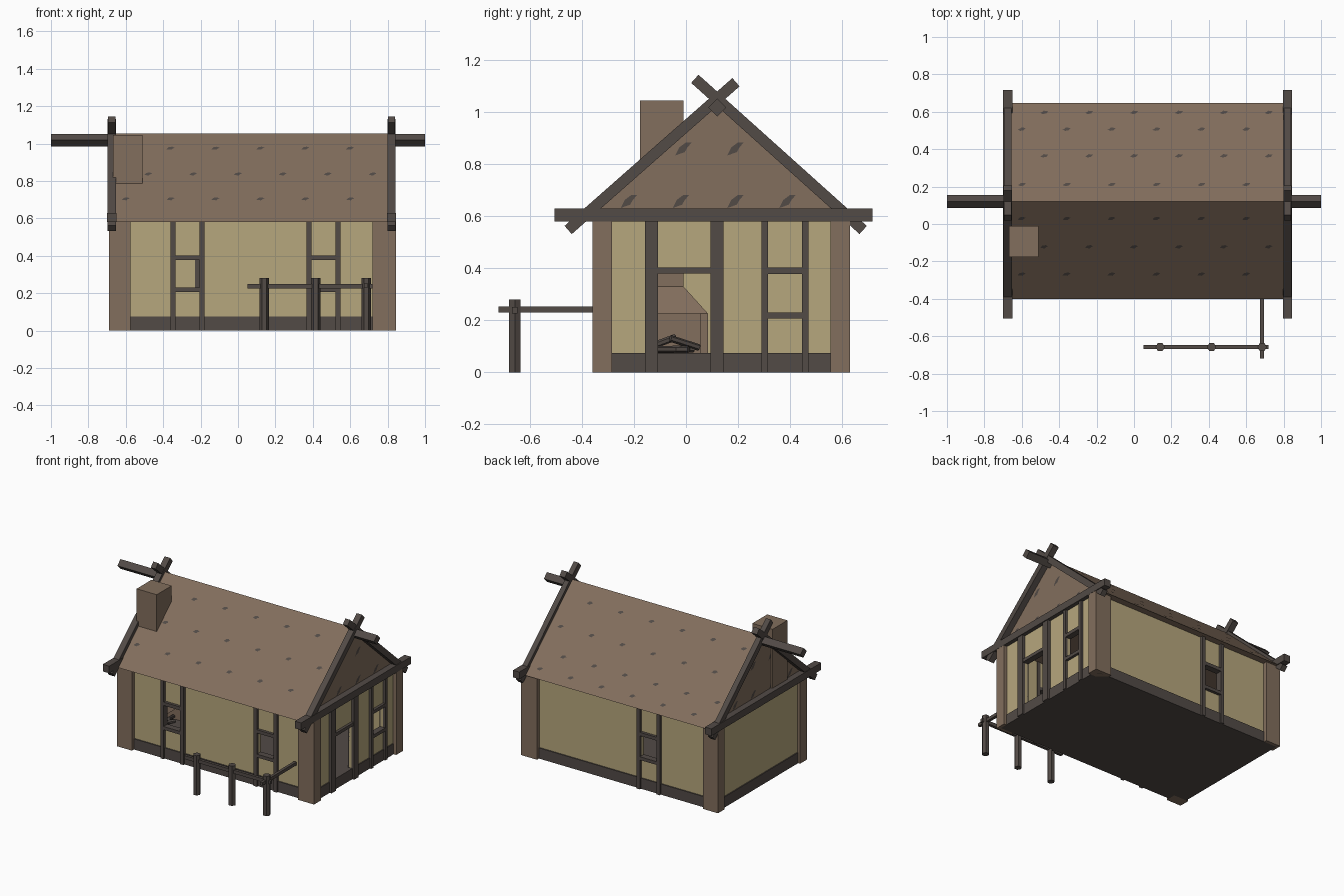
import bpy, bmesh, math
from mathutils import Vector, Matrix

if "Cube" in bpy.data.objects:
    bpy.data.objects.remove(bpy.data.objects["Cube"])


def material(name, rgb):
    m = bpy.data.materials.new(name)
    m.diffuse_color = (*rgb, 1)
    m.use_nodes = True
    m.node_tree.nodes["Principled BSDF"].inputs["Base Color"].default_value = m.diffuse_color
    return m


BROWN = material("thatch brown", (0.223, 0.156, 0.109))
PLASTER = material("straw plaster", (0.470, 0.385, 0.205))
TIMBER = material("dark timber", (0.084, 0.069, 0.061))


def finish(name, bm, mat):
    bmesh.ops.recalc_face_normals(bm, faces=bm.faces)
    me = bpy.data.meshes.new(name)
    bm.to_mesh(me)
    bm.free()
    me.materials.append(mat)
    ob = bpy.data.objects.new(name, me)
    bpy.context.collection.objects.link(ob)
    return ob


def add_box(bm, x0, x1, y0, y1, z0, z1):
    m = Matrix.Translation(((x0 + x1) / 2, (y0 + y1) / 2, (z0 + z1) / 2))
    m = m @ Matrix.Diagonal((x1 - x0, y1 - y0, z1 - z0, 1))
    bmesh.ops.create_cube(bm, size=1, matrix=m)


def boxes(name, mat, *dims):
    bm = bmesh.new()
    for d in dims:
        add_box(bm, *d)
    return finish(name, bm, mat)


def beam(name, a, b, radius, sides, mat=TIMBER, turn=0):
    """Straight pole from a to b with a regular cross-section."""
    a, b = Vector(a), Vector(b)
    bm = bmesh.new()
    q = (b - a).to_track_quat('Z', 'Y').to_matrix().to_4x4()
    m = Matrix.Translation((a + b) / 2) @ q @ Matrix.Rotation(turn, 4, 'Z')
    bmesh.ops.create_cone(bm, cap_ends=True, segments=sides, radius1=radius,
                          radius2=radius, depth=(b - a).length, matrix=m)
    return finish(name, bm, mat)


def prism(name, profile, x0, x1, mat):
    """Extrude a (y, z) profile along x."""
    bm = bmesh.new()
    f = bm.faces.new([bm.verts.new((x0, y, z)) for y, z in profile])
    ext = bmesh.ops.extrude_face_region(bm, geom=[f])
    vs = [v for v in ext['geom'] if isinstance(v, bmesh.types.BMVert)]
    bmesh.ops.translate(bm, verts=vs, vec=(x1 - x0, 0, 0))
    return finish(name, bm, mat)


WALL_TOP, BASE_TOP = 0.585, 0.075


def wall(name, axis, d0, d1, u0, u1, holes):
    """Plaster wall along an axis, with (u0, u1, z0, z1) openings left out."""
    bm = bmesh.new()

    def piece(a, b, z0, z1):
        if z1 - z0 > 0.001:
            if axis == 'x':
                add_box(bm, a, b, d0, d1, z0, z1)
            else:
                add_box(bm, d0, d1, a, b, z0, z1)
    u = u0
    for a, b, z0, z1 in holes:
        piece(u, a, BASE_TOP, WALL_TOP)
        piece(a, b, BASE_TOP, z0)
        piece(a, b, z1, WALL_TOP)
        u = b
    piece(u, u1, BASE_TOP, WALL_TOP)
    finish(name, bm, PLASTER)


# base slab, which is both floor and skirting
boxes("base", TIMBER, (-0.675, 0.825, -0.338, 0.608, 0, BASE_TOP))

# corner posts
boxes("corner_posts", BROWN, *[
    (x, x + w, y, y + 0.075, 0, WALL_TOP)
    for x, w in ((-0.69, 0.115), (0.72, 0.125)) for y in (-0.36, 0.555)])

# plaster walls with openings
WZ = (0.22, 0.385)
FRONT = (-0.27, 0.4575)
BACK = -0.14
H = 0.065
wall("front_wall", 'x', -0.33, -0.31, -0.65, 0.80,
     [(c - H, c + H, *WZ) for c in FRONT])
wall("back_wall", 'x', 0.58, 0.60, -0.65, 0.80, [(BACK - H, BACK + H, *WZ)])
wall("left_wall", 'y', -0.668, -0.648, -0.32, 0.59, [])
wall("right_wall", 'y', 0.798, 0.818, -0.32, 0.59,
     [(-0.107, 0.094, BASE_TOP, 0.385), (0.38 - H, 0.38 + H, *WZ)])


# window and door timbers: (u0, u1, z0, z1) strips
def window(c):
    return [(c - 0.09, c - H, 0, WALL_TOP), (c + H, c + 0.09, 0, WALL_TOP),
            (c - H, c + H, 0.207, 0.23), (c - H, c + H, 0.378, 0.402)]


for i, c in enumerate(FRONT):
    boxes(f"front_window_{i + 1}", TIMBER,
          *[(a, b, -0.35, -0.305, z0, z1) for a, b, z0, z1 in window(c)])
boxes("back_window", TIMBER,
      *[(a, b, 0.575, 0.62, z0, z1) for a, b, z0, z1 in window(BACK)])
boxes("side_window", TIMBER,
      *[(0.793, 0.836, a, b, z0, z1) for a, b, z0, z1 in window(0.38)])
boxes("door_frame", TIMBER,
      (0.79, 0.84, -0.158, -0.107, 0, WALL_TOP),
      (0.79, 0.84, 0.094, 0.144, 0, WALL_TOP),
      (0.793, 0.836, -0.107, 0.094, 0.38, 0.403))

# roof
RIDGE, EAVES = (0.12, 1.055), ((-0.402, 0.58), (0.648, 0.58))
X0, X1 = -0.655, 0.80
prism("roof", [EAVES[0], EAVES[1], RIDGE], X0, X1, BROWN)

# gable timbers: tie beam and crossed rafters at both ends
for side, a, b in (("left", -0.70, -0.65), ("right", 0.797, 0.846)):
    boxes(side + "_tie_beam", TIMBER, (a, b, -0.505, 0.717, 0.58, 0.63))
    for n, (p, q, inset) in enumerate((((-0.453, 0.547), (0.192, 1.115), 0.003),
                                       ((0.681, 0.547), (0.034, 1.128), 0.006))):
        d = Vector((q[0] - p[0], q[1] - p[1])).normalized()
        s = Vector((-d.y, d.x)) * 0.021
        p, q = Vector(p), Vector(q)
        prism(f"{side}_rafter_{n + 1}", [p - s, q - s, q + s, p + s],
              a + inset, b - inset, TIMBER)

# ridge pole, a square beam set on its edge
beam("ridge_pole", (-1, 0.12, 1.018), (1, 0.12, 1.018), 0.034, 4)

# thatch marks: thin ragged plates on both slopes and both gables
MARK = [(-0.024, -0.010), (0.004, -0.014), (0.012, -0.004), (0.024, 0.004),
        (0.008, 0.013), (-0.012, 0.008)]


def add_mark(bm, centre, u, v, scale):
    n = u.cross(v).normalized() * 0.002
    bm.faces.new([bm.verts.new(centre + n + (u * a + v * b) * scale)
                  for a, b in MARK])


bm = bmesh.new()
for ey, ez in EAVES:
    v = Vector((0, RIDGE[0] - ey, RIDGE[1] - ez))
    u = Vector((1 if ey < 0 else -1, 0, 0))
    for row in range(4):
        t = (0.1, 0.27, 0.54, 0.83)[row] if ey > 0 else (0.0, 0.26, 0.54, 0.83)[row]
        if t == 0:
            continue
        for k in range(6):
            x = -0.6 + 0.24 * k + 0.12 * (row % 2 == 0)
            add_mark(bm, Vector((x, ey, ez)) + v * t, u, v.normalized(), 0.9)
for x, s in ((X0, -1), (X1, 1)):
    for y, z in ((-0.22, 0.66), (-0.02, 0.66), (0.19, 0.66), (0.39, 0.66),
                 (-0.01, 0.862), (0.19, 0.862)):
        add_mark(bm, Vector((x, y, z)), Vector((0, s, 0.5)), Vector((0, 0, 1)), 1.3)
me = bpy.data.meshes.new("thatch_marks")
bm.to_mesh(me)
bm.free()
me.materials.append(TIMBER)
bpy.context.collection.objects.link(bpy.data.objects.new("thatch_marks", me))

# fireplace: flue, sloping hood, hearth surround and logs
boxes("chimney", BROWN, (-0.667, -0.51, -0.176, -0.01, 0.32, 1.045))
bm = bmesh.new()
low = [bm.verts.new((x, y, 0.225)) for x, y in
       ((-0.65, -0.27), (-0.43, -0.27), (-0.43, 0.085), (-0.65, 0.085))]
top = [bm.verts.new((x, y, 0.33)) for x, y in
       ((-0.65, -0.176), (-0.51, -0.176), (-0.51, -0.01), (-0.65, -0.01))]
bm.faces.new(low)
bm.faces.new(top)
for i in range(4):
    j = (i + 1) % 4
    bm.faces.new((low[i], low[j], top[j], top[i]))
finish("chimney_hood", bm, BROWN)
boxes("hearth", BROWN, (-0.65, -0.43, -0.27, -0.24, BASE_TOP, 0.225),
      (-0.65, -0.43, 0.055, 0.085, BASE_TOP, 0.225),
      (-0.65, -0.63, -0.24, 0.055, BASE_TOP, 0.225))
for i, (a, b) in enumerate((((-0.5, -0.13, 0.088), (-0.54, 0.03, 0.09)),
                            ((-0.58, -0.15, 0.088), (-0.5, 0.01, 0.088)),
                            ((-0.53, -0.12, 0.105), (-0.55, -0.04, 0.135)),
                            ((-0.5, -0.06, 0.13), (-0.54, 0.05, 0.095)))):
    beam(f"log_{i + 1}", a, b, 0.013, 6)

# hitching fence
FENCE_Y = -0.658
for i, x in enumerate((0.14, 0.415, 0.685)):
    beam(f"fence_post_{i + 1}", (x, FENCE_Y, 0), (x, FENCE_Y, 0.28), 0.025, 6)
boxes("fence_rails", TIMBER,
      (0.05, 0.72, FENCE_Y - 0.01, FENCE_Y + 0.01, 0.226, 0.25),
      (0.675, 0.695, -0.72, -0.34, 0.23, 0.252))

# a hexagon's points face x, so turn any that do not
for ob in bpy.data.objects:
    if ob.name.startswith("fence_post"):
        xs = [v.co.x for v in ob.data.vertices]
        ys = [v.co.y for v in ob.data.vertices]
        if max(xs) - min(xs) < max(ys) - min(ys):
            c = Vector((sum(xs) / len(xs), FENCE_Y, 0))
            ob.data.transform(Matrix.Translation(c) @ Matrix.Rotation(
                math.pi / 2, 4, 'Z') @ Matrix.Translation(-c))
